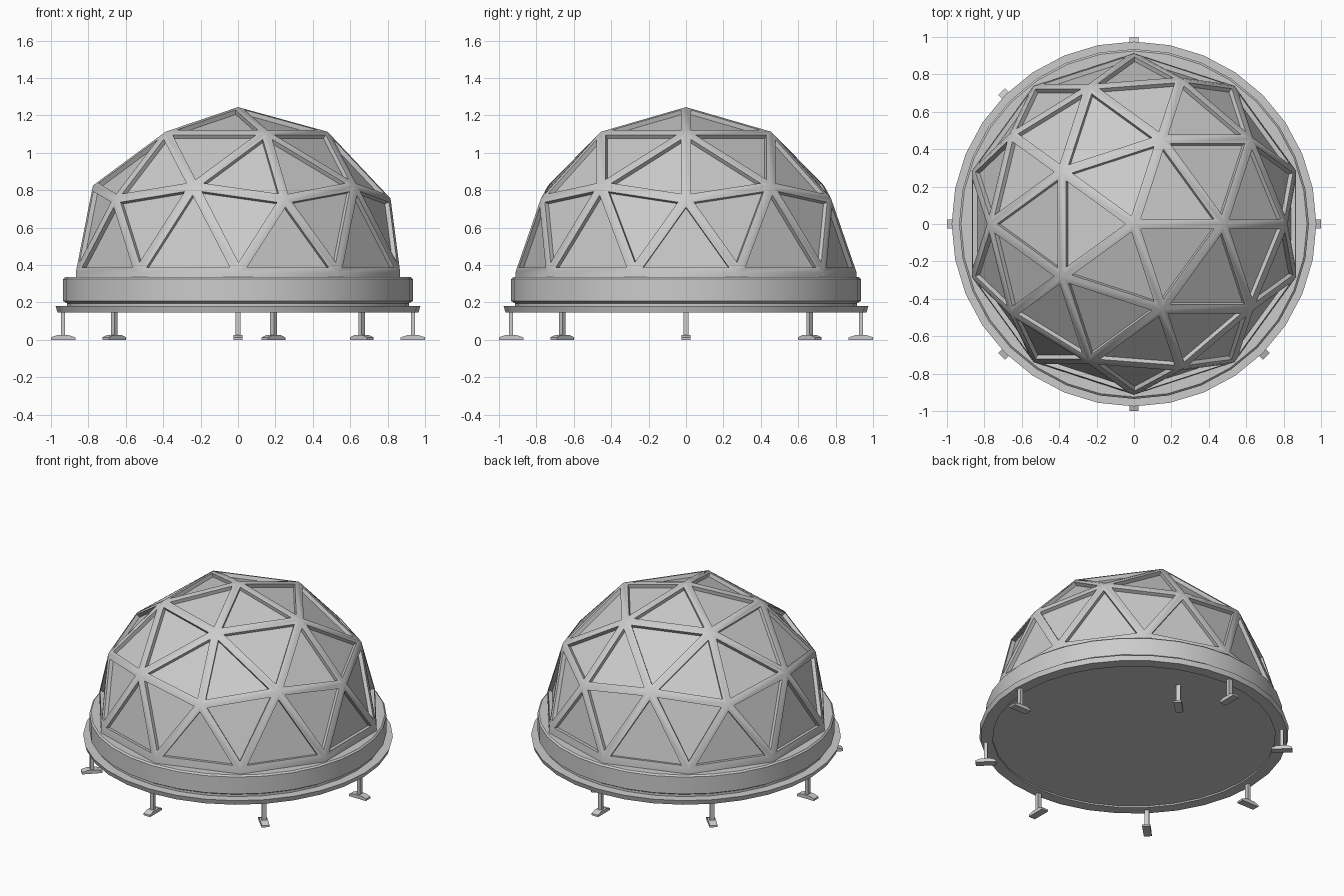
import bpy, bmesh, math
from mathutils import Matrix

if "Cube" in bpy.data.objects:
    bpy.data.objects.remove(bpy.data.objects["Cube"])


def finish(name, bm, angle=None):
    bmesh.ops.recalc_face_normals(bm, faces=bm.faces)
    me = bpy.data.meshes.new(name)
    bm.to_mesh(me)
    bm.free()
    ob = bpy.data.objects.new(name, me)
    bpy.context.collection.objects.link(ob)
    if angle:
        bpy.ops.object.select_all(action='DESELECT')
        bpy.context.view_layer.objects.active = ob
        ob.select_set(True)
        bpy.ops.object.shade_smooth_by_angle(angle=math.radians(angle))
    return ob


def lathe(name, profile, sides, closed=False, angle=30):
    bm = bmesh.new()
    rings = []
    for r, z in profile:
        if r == 0:
            rings.append([bm.verts.new((0, 0, z))] * sides)
        else:
            rings.append([bm.verts.new((r * math.cos(2 * math.pi * i / sides),
                                        r * math.sin(2 * math.pi * i / sides), z))
                          for i in range(sides)])
    pairs = list(zip(rings, rings[1:]))
    if closed:
        pairs.append((rings[-1], rings[0]))
    for a, b in pairs:
        for i in range(sides):
            j = (i + 1) % sides
            bm.faces.new(list(dict.fromkeys((a[i], a[j], b[j], b[i]))))
    return finish(name, bm, angle)


# geodesic dome: upper half of a two-frequency sphere, panels sunk between struts
bm = bmesh.new()
bmesh.ops.create_icosphere(bm, subdivisions=2, radius=1)
bmesh.ops.delete(bm, geom=[v for v in bm.verts if v.co.z < -0.05], context='VERTS')
ref = next(v.co for v in bm.verts if 0.8 < v.co.z < 0.9)
turn = Matrix.Rotation(-math.atan2(ref.y, ref.x), 4, 'Z')
bmesh.ops.transform(bm, verts=bm.verts,
                    matrix=Matrix.Translation((0, 0, 0.36)) @ Matrix.Diagonal((0.912, 0.912, 0.884, 1)) @ turn)
bmesh.ops.recalc_face_normals(bm, faces=bm.faces)
if max(bm.faces, key=lambda f: f.calc_center_median().z).normal.z < 0:
    bmesh.ops.reverse_faces(bm, faces=bm.faces)
panels = list(bm.faces)
bmesh.ops.inset_individual(bm, faces=panels, thickness=0.027, use_even_offset=True)
bmesh.ops.inset_individual(bm, faces=panels, thickness=0.001, depth=-0.025, use_even_offset=True)
# skirt below the lowest struts
rim = [e for e in bm.edges if e.is_boundary]
skirt = bmesh.ops.extrude_edge_only(bm, edges=rim)
for v in skirt['geom']:
    if isinstance(v, bmesh.types.BMVert):
        v.co.z = 0.25
finish("dome_frame_and_panels", bm, 30)

# round base wall
lathe("base_wall", [(0.80, 0.335), (0.925, 0.335), (0.935, 0.325), (0.935, 0.207),
                    (0.915, 0.195), (0.915, 0.175), (0.80, 0.175)], 32, True)

# floor plate with a flared edge and shallow recess underneath
lathe("floor_plate", [(0, 0.18), (0.975, 0.18), (0.965, 0.147), (0.89, 0.147),
                      (0.89, 0.157), (0, 0.157)], 32)


# support feet: a post on a pad with a humped top
def foot(i, x, y, ang):
    m = Matrix.Translation((x, y, 0)) @ Matrix.Rotation(ang, 4, 'Z')
    bm = bmesh.new()
    bmesh.ops.create_cube(bm, size=1, matrix=m @ Matrix.Translation((0, 0, 0.09))
                          @ Matrix.Diagonal((0.022, 0.028, 0.14, 1)))
    prof = [(-0.065, 0), (0.065, 0), (0.065, 0.013), (0.03, 0.025), (-0.03, 0.025), (-0.065, 0.013)]
    f = bm.faces.new([bm.verts.new(m @ Matrix.Translation((px, -0.025, pz)).translation) for px, pz in prof])
    ext = bmesh.ops.extrude_face_region(bm, geom=[f], use_keep_orig=True)
    shift = m.to_3x3() @ Matrix.Translation((0, 0.05, 0)).translation
    bmesh.ops.translate(bm, vec=shift, verts=[g for g in ext['geom'] if isinstance(g, bmesh.types.BMVert)])
    finish(f"foot_{i}", bm)


for i in range(8):
    a = i * math.pi / 4
    x, y = 0.935 * math.cos(a), 0.935 * math.sin(a)
    if i == 1:
        x = 0.19  # this foot is set in under the floor
    foot(i, x, y, a)
